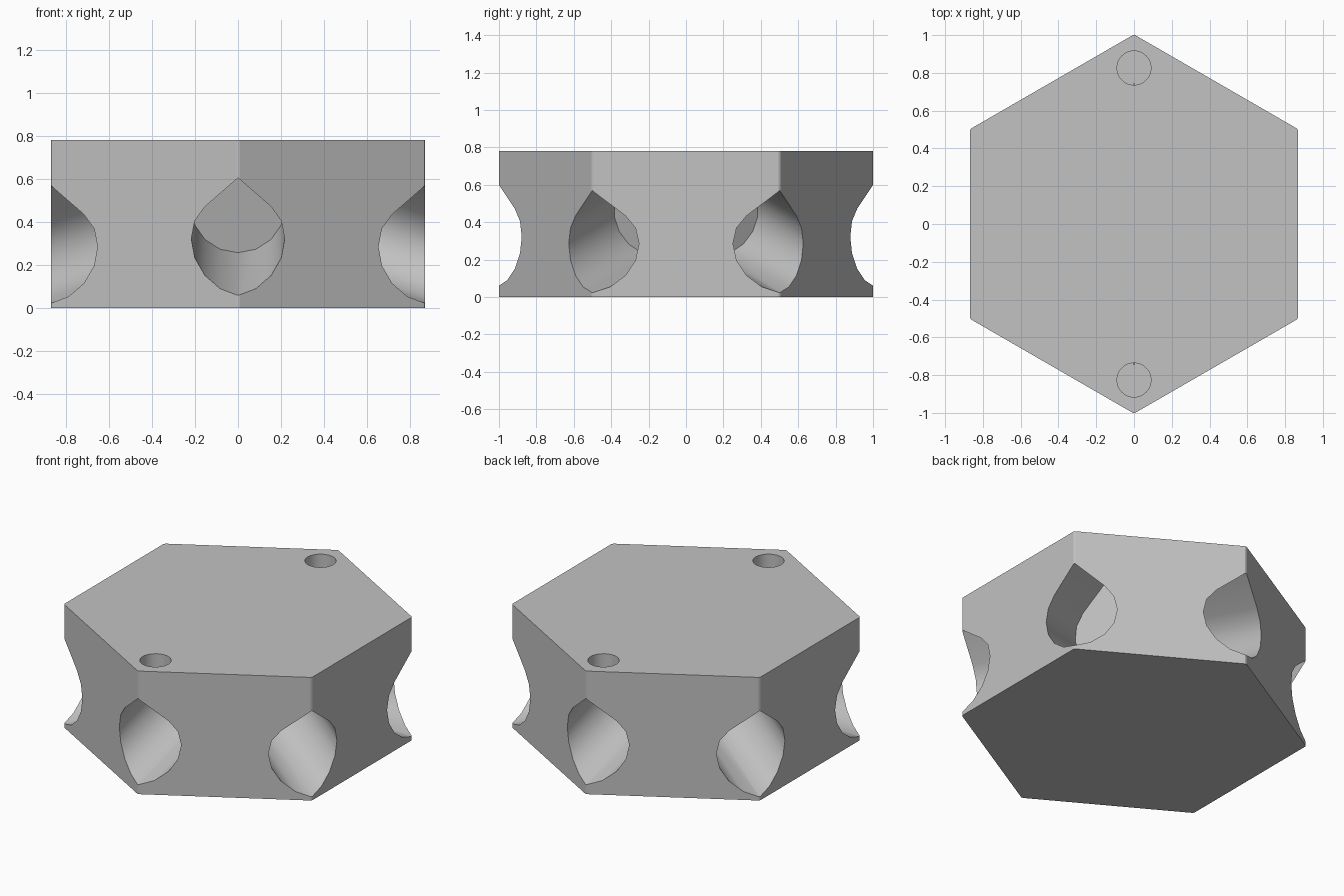
import bpy, bmesh, math
from mathutils import Matrix, Vector

cube = bpy.data.objects.get("Cube")
if cube:
    bpy.data.objects.remove(cube, do_unlink=True)

HEIGHT = 0.78
PORT_RADIUS = 0.217
PORT_TILT = math.radians(16.4)
PORT_DEPTH = 0.636

grey = bpy.data.materials.new("plain grey")
grey.use_nodes = True
grey.diffuse_color = (0.54, 0.54, 0.54, 1)
grey.node_tree.nodes["Principled BSDF"].inputs["Base Color"].default_value = grey.diffuse_color


def prism(name, outline, start, direction):
    """Extrude a closed outline (list of Vectors) into a solid object."""
    bm = bmesh.new()
    face = bm.faces.new([bm.verts.new(p + start) for p in outline])
    grown = bmesh.ops.extrude_face_region(bm, geom=[face])
    verts = [g for g in grown["geom"] if isinstance(g, bmesh.types.BMVert)]
    bmesh.ops.translate(bm, verts=verts, vec=direction)
    bmesh.ops.recalc_face_normals(bm, faces=bm.faces)
    mesh = bpy.data.meshes.new(name)
    bm.to_mesh(mesh)
    bm.free()
    mesh.materials.append(grey)
    obj = bpy.data.objects.new(name, mesh)
    bpy.context.scene.collection.objects.link(obj)
    return obj


def circle(radius, count):
    return [Vector((radius * math.sin(math.tau * i / count),
                    radius * math.cos(math.tau * i / count), 0)) for i in range(count)]


# Hexagonal block with finely chamfered corners
corners = []
for i in range(6):
    turn = Matrix.Rotation(math.radians(60 * i), 3, 'Z')
    corners += [turn @ Vector((s * 0.006, -1, 0)) for s in (-1, 1)]
block = prism("hexagonal_block", corners, Vector(), Vector((0, 0, HEIGHT)))

# Teardrop section: sixteen-sided round with a pointed roof
teardrop = [Vector((0, 0, PORT_RADIUS * math.sqrt(2)))]
for i in range(2, 15):
    a = math.tau * i / 16
    teardrop.append(Vector((PORT_RADIUS * math.sin(a), 0, PORT_RADIUS * math.cos(a))))

# Rising ports, one bored into each corner
cutters = []
for i in range(6):
    port = prism("port_cutter", teardrop, Vector((0, -0.5, 0)),
                 Vector((0, 0.5 + PORT_DEPTH, 0)))
    centre_z = 0.286 if i % 3 == 0 else 0.25
    port.matrix_world = (Matrix.Rotation(math.radians(60 * i), 4, 'Z')
                         @ Matrix.Translation((0, -1, centre_z))
                         @ Matrix.Rotation(PORT_TILT, 4, 'X'))
    cutters.append(port)

# Shallow round sockets in the top, front and back
for side in (-1, 1):
    cutters.append(prism("socket_cutter", circle(0.09, 32),
                         Vector((0, side * 0.826, HEIGHT - 0.1)), Vector((0, 0, 0.3))))

for cutter in cutters:
    cutter.hide_render = True
    cut = block.modifiers.new(cutter.name, 'BOOLEAN')
    cut.operation = 'DIFFERENCE'
    cut.solver = 'EXACT'
    cut.object = cutter

# Bake the cuts and drop the cutters
bpy.context.view_layer.update()
graph = bpy.context.evaluated_depsgraph_get()
solid = bpy.data.meshes.new_from_object(block.evaluated_get(graph))
block.modifiers.clear()
block.data = solid
solid.name = "hexagonal_block"
for cutter in cutters:
    bpy.data.objects.remove(cutter, do_unlink=True)

# Smooth bores, crisp edges
bpy.ops.object.select_all(action='DESELECT')
block.select_set(True)
bpy.context.view_layer.objects.active = block
bpy.ops.object.shade_smooth_by_angle(angle=math.radians(25))
